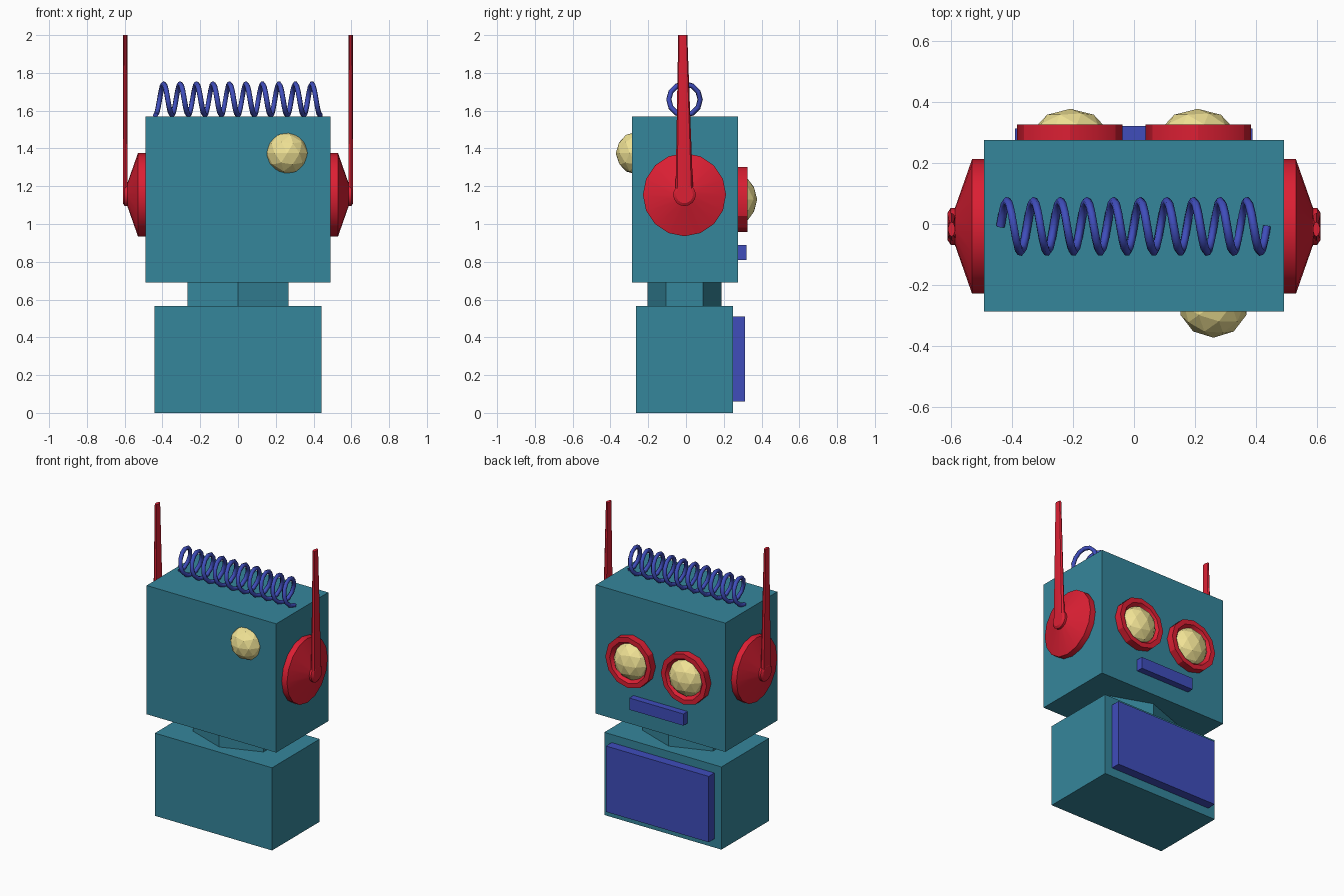
import bpy, bmesh, math
from mathutils import Matrix, Vector

if "Cube" in bpy.data.objects:
    bpy.data.objects.remove(bpy.data.objects["Cube"])

CY = -0.008  # shared centre line in y


def material(name, rgb):
    m = bpy.data.materials.new(name)
    m.diffuse_color = (*rgb, 1)
    m.use_nodes = True
    m.node_tree.nodes["Principled BSDF"].inputs["Base Color"].default_value = m.diffuse_color
    return m


TEAL = material("teal", (0.036, 0.24, 0.33))
RED = material("red", (0.72, 0.014, 0.034))
BLUE = material("blue", (0.05, 0.075, 0.50))
YELLOW = material("yellow", (0.87, 0.76, 0.30))


def make(name, bm, mat, smooth=None):
    bmesh.ops.recalc_face_normals(bm, faces=bm.faces)
    me = bpy.data.meshes.new(name)
    bm.to_mesh(me)
    bm.free()
    me.materials.append(mat)
    ob = bpy.data.objects.new(name, me)
    bpy.context.collection.objects.link(ob)
    if smooth is not None:
        bpy.ops.object.select_all(action='DESELECT')
        ob.select_set(True)
        bpy.context.view_layer.objects.active = ob
        bpy.ops.object.shade_smooth_by_angle(angle=math.radians(smooth))
    return ob


def box(name, lo, hi, mat):
    lo, hi = Vector(lo), Vector(hi)
    bm = bmesh.new()
    bmesh.ops.create_cube(bm, size=1, matrix=Matrix.Translation((lo + hi) / 2)
                          @ Matrix.Diagonal((*(hi - lo), 1)))
    return make(name, bm, mat)


def lathe(name, profile, sides, origin, axis, mat, smooth=30, closed=False):
    """Turn (radius, distance) points around an axis through origin."""
    rot = Vector((0, 0, 1)).rotation_difference(Vector(axis)).to_matrix().to_4x4()
    m = Matrix.Translation(origin) @ rot
    bm = bmesh.new()
    rings = [[bm.verts.new(m @ Vector((r * math.cos(a), r * math.sin(a), d)))
              for a in (2 * math.pi * i / sides for i in range(sides))]
             for r, d in profile]
    pairs = list(zip(rings, rings[1:]))
    if closed:
        pairs.append((rings[-1], rings[0]))
    else:
        bm.faces.new(rings[0])
        bm.faces.new(rings[-1])
    for a, b in pairs:
        for i in range(sides):
            j = (i + 1) % sides
            bm.faces.new((a[i], a[j], b[j], b[i]))
    return make(name, bm, mat, smooth)


def ball(name, centre, radii, mat, detail):
    bm = bmesh.new()
    bmesh.ops.create_icosphere(bm, subdivisions=detail, radius=1,
                               matrix=Matrix.Translation(centre) @ Matrix.Diagonal((*radii, 1)))
    return make(name, bm, mat)


# Body, head and their rear panels
box("body", (-0.443, -0.265, 0), (0.443, 0.25, 0.565), TEAL)
box("head", (-0.49, -0.287, 0.69), (0.49, 0.275, 1.57), TEAL)
box("chest_panel", (-0.39, 0.24, 0.06), (0.387, 0.312, 0.51), BLUE)
box("mouth", (-0.205, 0.265, 0.81), (0.205, 0.32, 0.89), BLUE)

# Six-sided neck, stretched sideways
bm = bmesh.new()
bmesh.ops.create_cone(bm, cap_ends=True, segments=6, radius1=1, radius2=1, depth=0.16,
                      matrix=Matrix.Translation((0, CY, 0.6275)) @ Matrix.Diagonal((0.308, 0.195, 1, 1)))
xs = [v.co.x for v in bm.verts]
if max(xs) > 0.29:  # put a corner on the y axis
    for v in bm.verts:
        a = math.atan2((v.co.y - CY) / 0.195, v.co.x / 0.308) + math.pi / 6
        v.co.x, v.co.y = 0.308 * math.cos(a), CY + 0.195 * math.sin(a)
make("neck", bm, TEAL)

# Eyes with rims, and the lamp on the opposite side
for side, s in (("left", -1), ("right", 1)):
    lathe(side + "_eye_rim", [(0.173, -0.01), (0.173, 0.05), (0.14, 0.05), (0.115, 0.015), (0.115, -0.01)],
          12, (s * 0.21, 0.275, 1.13), (0, 1, 0), RED, closed=True)
    ball(side + "_eye", (s * 0.208, 0.275, 1.13), (0.13, 0.102, 0.13), YELLOW, 2)
ball("lamp", (0.26, -0.265, 1.375), (0.113, 0.107, 0.113), YELLOW, 2)

# Ear cones with flattened, tapering antennas
for side, s in (("left", -1), ("right", 1)):
    lathe(side + "_ear", [(0.22, -0.01), (0.22, 0.04), (0.06, 0.096), (0.06, 0.11), (0.045, 0.12)],
          16, (s * 0.49, CY, 1.155), (s, 0, 0), RED)
    bm = bmesh.new()
    bmesh.ops.create_cone(bm, cap_ends=True, segments=10, radius1=0.047, radius2=0.024, depth=0.845,
                          matrix=Matrix.Translation((s * 0.597, CY - 0.005, 1.5775))
                          @ Matrix.Rotation(0.01, 4, 'X') @ Matrix.Diagonal((0.3, 1, 1, 1)))
    for v in bm.verts:
        v.co.x = s * 0.597 + max(-0.0125, min(0.0125, (v.co.x - s * 0.597) * 1.6))
    make(side + "_antenna", bm, RED, 40)

# Coil spring lying on top of the head
TURNS, STEPS, R = 10, 12, 0.083
curve = bpy.data.curves.new("spring_path", 'CURVE')
curve.dimensions = '3D'
curve.bevel_depth = 0.014
curve.bevel_resolution = 1
curve.use_fill_caps = True
path = curve.splines.new('POLY')
path.points.add(TURNS * STEPS)
for i, p in enumerate(path.points):
    t = 2 * math.pi * i / STEPS
    p.co = (-0.437 + 0.872 * i / (TURNS * STEPS), CY + R * math.sin(t), 1.659 - R * math.cos(t), 1)
curve.materials.append(BLUE)
bpy.context.collection.objects.link(bpy.data.objects.new("spring", curve))
